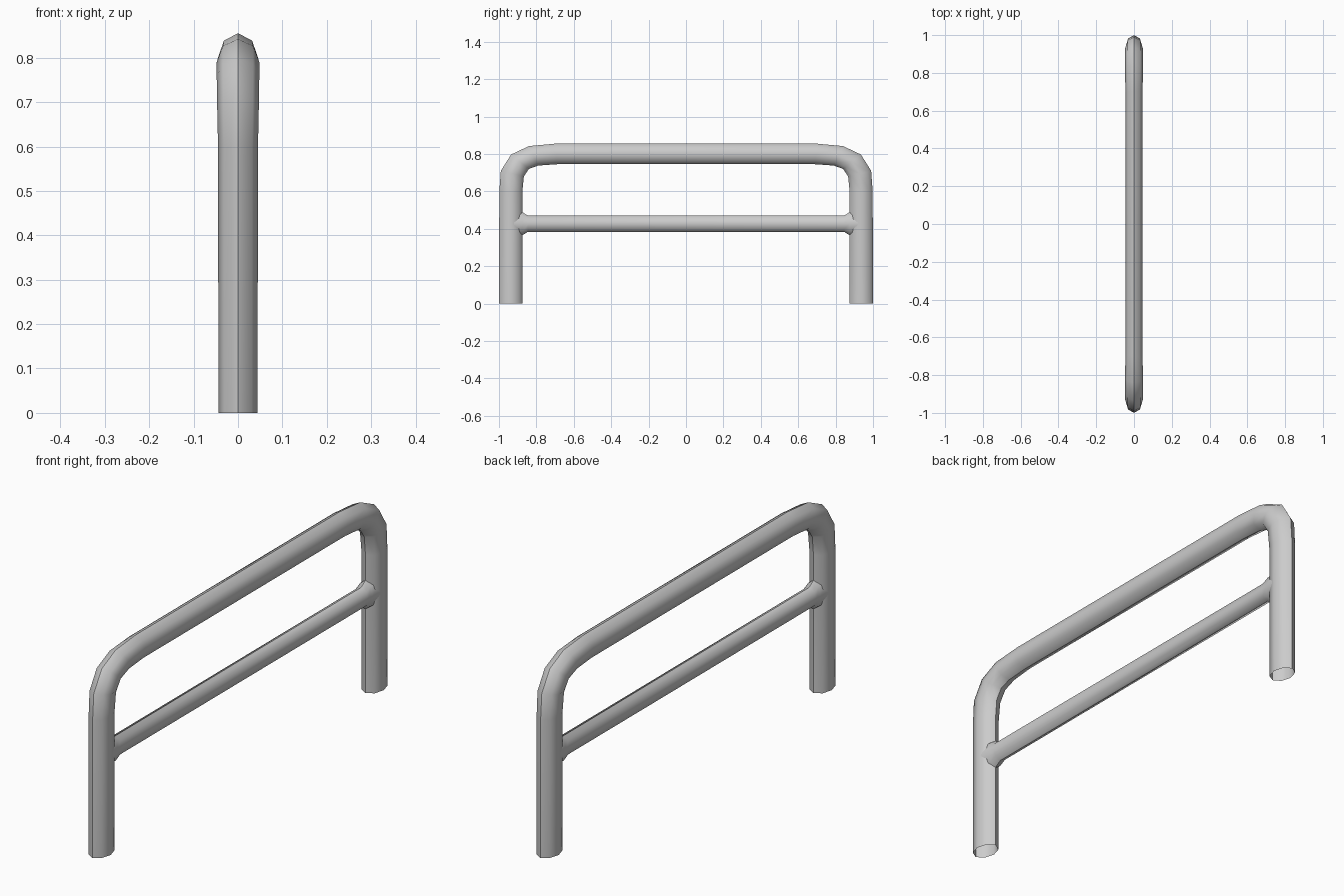
import bpy, bmesh, math
from mathutils import Vector

if "Cube" in bpy.data.objects:
    bpy.data.objects.remove(bpy.data.objects["Cube"])

SIDES = 8


def oval_tube(name, sections):
    """Loft an oval tube; each section is (outer (y,z), inner (y,z), half width in x)."""
    bm = bmesh.new()
    rings = []
    for outer, inner, rx in sections:
        a, b = Vector((0, *outer)), Vector((0, *inner))
        mid, half = (a + b) / 2, (a - b) / 2
        ring = []
        for i in range(SIDES):
            t = 2 * math.pi * i / SIDES
            ring.append(bm.verts.new(mid + half * math.cos(t) + Vector((rx * math.sin(t), 0, 0))))
        rings.append(ring)
    for r0, r1 in zip(rings, rings[1:]):
        for i in range(SIDES):
            j = (i + 1) % SIDES
            bm.faces.new((r0[i], r0[j], r1[j], r1[i]))
    bmesh.ops.recalc_face_normals(bm, faces=bm.faces)
    mesh = bpy.data.meshes.new(name)
    bm.to_mesh(mesh)
    bm.free()
    obj = bpy.data.objects.new(name, mesh)
    bpy.context.collection.objects.link(obj)
    bpy.context.view_layer.objects.active = obj
    obj.select_set(True)
    bpy.ops.object.shade_smooth_by_angle(angle=math.radians(50))
    obj.select_set(False)
    return obj


def both_ends(half):
    """Continue a half path (right end to centre) to the mirrored left end."""
    left = [((-o[0], o[1]), (-i[0], i[1]), rx) for o, i, rx in reversed(half)]
    return half + left


# Bent hoop: leg, rounded corner, top rail (open at the feet)
hoop = [
    ((1.00, 0.00), (0.875, 0.00), 0.044),
    ((0.998, 0.60), (0.875, 0.60), 0.045),
    ((0.99, 0.71), (0.867, 0.68), 0.047),
    ((0.935, 0.797), (0.84, 0.72), 0.048),
    ((0.84, 0.842), (0.79, 0.738), 0.048),
    ((0.70, 0.855), (0.69, 0.745), 0.045),
]
oval_tube("hoop_frame", both_ends(hoop))

# Lower crossbar with flared joints running into the legs
bar_z = 0.427
bar = [((y, bar_z + rz), (y, bar_z - rz), rx) for y, rz, rx in (
    (0.92, 0.062, 0.041),
    (0.875, 0.062, 0.037),
    (0.845, 0.043, 0.035),
)]
oval_tube("crossbar", both_ends(bar))
